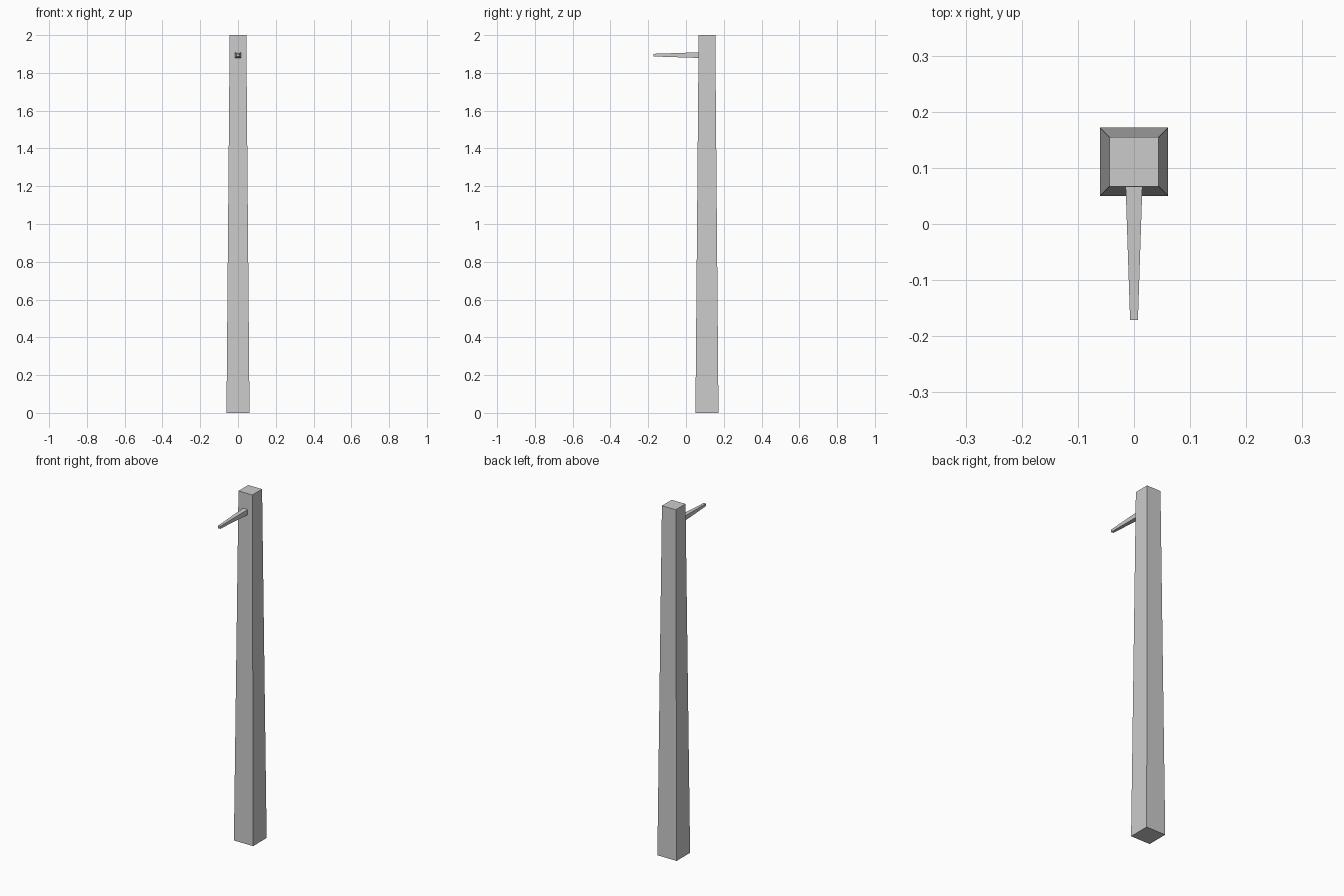
import bpy, bmesh
from mathutils import Vector

if "Cube" in bpy.data.objects:
    bpy.data.objects.remove(bpy.data.objects["Cube"])


def tapered_bar(name, start, end, half_start, half_end, u, v):
    """Square bar between two points, tapering along its length."""
    bm = bmesh.new()
    u, v = Vector(u), Vector(v)
    rings = []
    for centre, h in ((start, half_start), (end, half_end)):
        rings.append([bm.verts.new(Vector(centre) + u * a * h + v * b * h)
                      for a, b in ((-1, -1), (1, -1), (1, 1), (-1, 1))])
    lo, hi = rings
    bm.faces.new(lo[::-1])
    bm.faces.new(hi)
    for i in range(4):
        j = (i + 1) % 4
        bm.faces.new((lo[i], lo[j], hi[j], hi[i]))
    bmesh.ops.recalc_face_normals(bm, faces=bm.faces)
    mesh = bpy.data.meshes.new(name)
    bm.to_mesh(mesh)
    bm.free()
    obj = bpy.data.objects.new(name, mesh)
    bpy.context.collection.objects.link(obj)
    return obj


# Tall post, slightly narrower at the top
tapered_bar("post", (0, 0.111, 0), (0, 0.111, 2), 0.061, 0.044,
            (1, 0, 0), (0, 1, 0))

# Peg sticking out of the front near the top
tapered_bar("peg", (0, 0.07, 1.894), (0, -0.171, 1.894), 0.015, 0.007,
            (1, 0, 0), (0, 0, 1))
